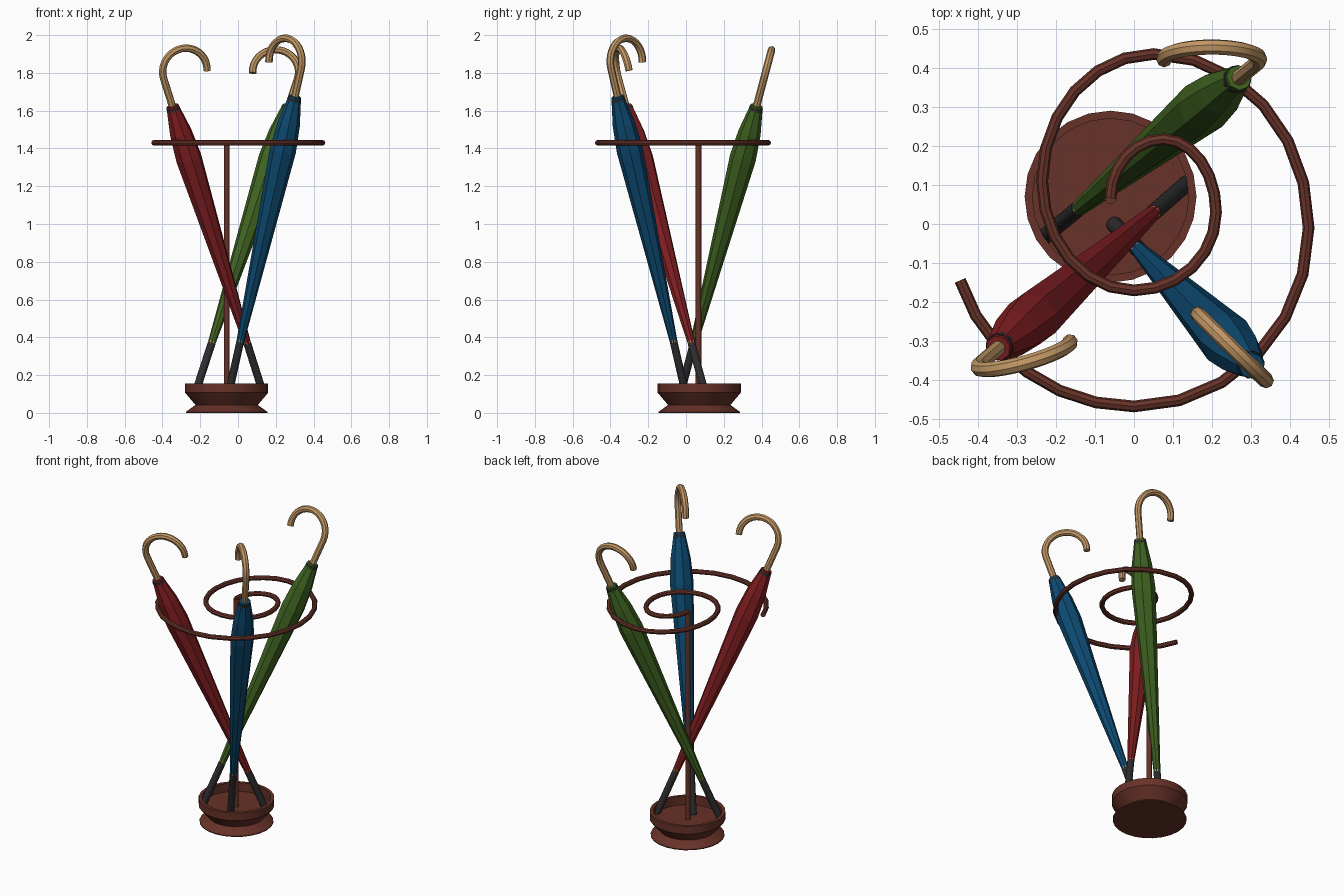
import bpy, math
from mathutils import Vector, Matrix

if "Cube" in bpy.data.objects:
    bpy.data.objects.remove(bpy.data.objects["Cube"])


def material(name, rgb):
    m = bpy.data.materials.new(name)
    m.diffuse_color = (*rgb, 1)
    m.use_nodes = True
    m.node_tree.nodes["Principled BSDF"].inputs["Base Color"].default_value = m.diffuse_color
    return m


BROWN = material("red_brown_metal", (0.135, 0.032, 0.021))
TAN = material("tan_wood", (0.54, 0.31, 0.13))
DARK = material("dark_grey", (0.026, 0.026, 0.028))
RED = material("red_cloth", (0.22, 0.013, 0.015))
BLUE = material("blue_cloth", (0.004, 0.07, 0.17))
GREEN = material("green_cloth", (0.05, 0.125, 0.015))


def finish(name, mesh, mat, smooth, matrix=Matrix()):
    ob = bpy.data.objects.new(name, mesh)
    bpy.context.collection.objects.link(ob)
    mesh.materials.clear()
    mesh.materials.append(mat)
    ob.matrix_world = matrix
    if smooth:
        bpy.ops.object.select_all(action='DESELECT')
        ob.select_set(True)
        bpy.context.view_layer.objects.active = ob
        bpy.ops.object.shade_smooth_by_angle(angle=math.radians(35))
    else:
        mesh.shade_flat()
    return ob


def lathe(name, profile, sides, mat, smooth=False, matrix=Matrix()):
    """Spin (radius, height) pairs, listed bottom to top outside, and cap both ends."""
    verts, faces = [], []
    for r, z in profile:
        for i in range(sides):
            a = 2 * math.pi * i / sides
            verts.append((r * math.cos(a), r * math.sin(a), z))
    for k in range(len(profile) - 1):
        for i in range(sides):
            j = (i + 1) % sides
            faces.append((k * sides + i, k * sides + j, (k + 1) * sides + j, (k + 1) * sides + i))
    last = (len(profile) - 1) * sides
    faces.append(tuple(reversed(range(sides))))
    faces.append(tuple(range(last, last + sides)))
    mesh = bpy.data.meshes.new(name)
    mesh.from_pydata(verts, [], faces)
    return finish(name, mesh, mat, smooth, matrix)


def tube(name, points, radius, mat, matrix=Matrix()):
    curve = bpy.data.curves.new(name + "_path", 'CURVE')
    curve.dimensions = '3D'
    curve.bevel_depth = radius
    curve.bevel_resolution = 2
    curve.use_fill_caps = True
    spline = curve.splines.new('POLY')
    spline.points.add(len(points) - 1)
    for p, co in zip(spline.points, points):
        p.co = (*co, 1)
    temp = bpy.data.objects.new(name + "_path", curve)
    bpy.context.collection.objects.link(temp)
    bpy.context.view_layer.update()
    dg = bpy.context.evaluated_depsgraph_get()
    mesh = bpy.data.meshes.new_from_object(temp.evaluated_get(dg))
    bpy.data.objects.remove(temp)
    return finish(name, mesh, mat, True, matrix)


# Round base with a waist and a shallow dish
stand = Matrix.Translation((-0.06, 0.07, 0))
lathe("base", [(0.215, 0), (0.215, 0.006), (0.165, 0.042), (0.22, 0.107), (0.22, 0.155),
               (0.2, 0.155), (0.2, 0.1)], 24, BROWN, True, stand)

# Upright pole
lathe("pole", [(0.015, 0.09), (0.015, 1.43)], 12, BROWN, True,
      Matrix.Translation((-0.06, 0.066, 0)))

# Spiral holder: clockwise quarter ellipses between its left/top/right/bottom extremes
extremes = [(-0.06, 0.066), (0.075, 0.217), (0.21, 0.03), (0.0, -0.17), (-0.235, 0.11),
            (0.05, 0.435), (0.447, -0.01), (0.0, -0.467), (-0.468, 0.0)]
spiral = []
STEPS = 6
for k in range(len(extremes) - 1):
    (x0, y0), (x1, y1) = extremes[k], extremes[k + 1]
    sideways = k % 2 == 0            # even arcs start at a left or right extreme
    last_arc = k == len(extremes) - 2
    sweep = math.radians(72 if last_arc else 90)
    for s in range(STEPS + (1 if last_arc else 0)):
        t = sweep * s / STEPS
        c, n = 1 - math.cos(t), math.sin(t)
        fx, fy = (c, n) if sideways else (n, c)
        spiral.append((x0 + (x1 - x0) * fx, y0 + (y1 - y0) * fy, 1.43))
tube("spiral_holder", spiral, 0.015, BROWN)


# Umbrella: built along its own axis from the tip; the hook bends towards local x
def umbrella(label, cloth, tip, lean, hook):
    z = Vector((*lean, 1)).normalized()
    x = Vector((*hook, 0))
    x = (x - z * x.dot(z)).normalized()
    y = z.cross(x)
    m = Matrix((x, y, z)).transposed().to_4x4()
    m.translation = tip
    lathe(label + "_ferrule", [(0.021, 0), (0.021, 0.29)], 12, DARK, True, m)
    lathe(label + "_shaft", [(0.0196, 0.27), (0.0196, 1.62)], 12, TAN, True, m)
    lathe(label + "_canopy", [(0.02, 0.285), (0.07, 1.355), (0.06, 1.5), (0.033, 1.655)],
          8, cloth, False, m)
    lathe(label + "_collar", [(0.036, 1.6), (0.036, 1.645)], 12, DARK, True, m)
    path = [(0, 0, 1.6), (0, 0, 1.72)]
    for i in range(19):
        a = math.radians(180 - 200 * i / 18)
        path.append((0.122 + 0.122 * math.cos(a), 0, 1.81 + 0.122 * math.sin(a)))
    tube(label + "_handle", path, 0.02, TAN, m)


umbrella("red_umbrella", RED, (0.134, 0.103, 0.1), (-0.316, -0.276), (0.25, 0.07))
umbrella("green_umbrella", GREEN, (-0.227, -0.03, 0.1), (0.325, 0.265), (-1, 0))
umbrella("blue_umbrella", BLUE, (-0.05, -0.002, 0.1), (0.223, -0.229), (-0.2, 0.195))
